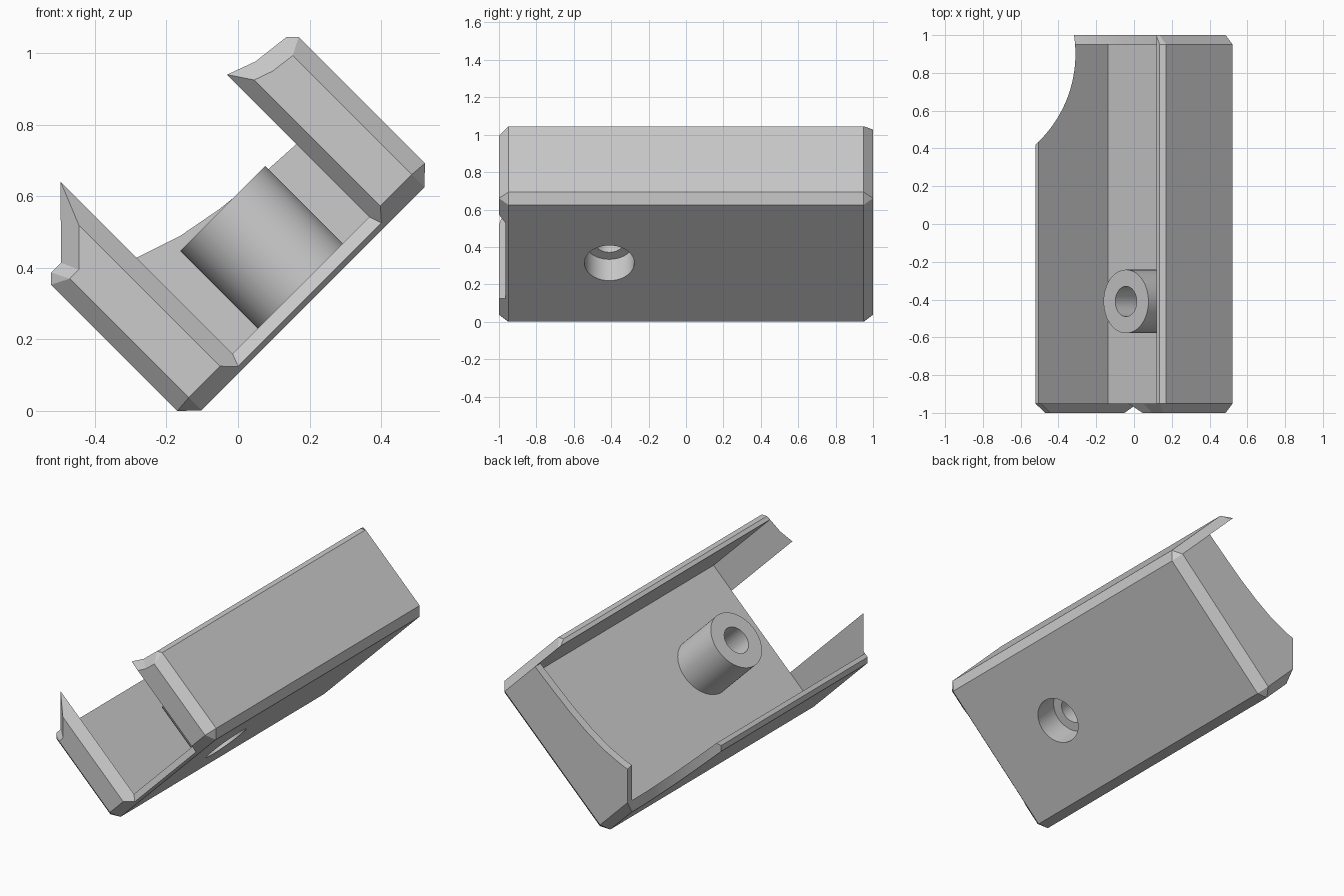
import bpy, bmesh, math
from mathutils import Vector

cube = bpy.data.objects.get("Cube")
if cube:
    bpy.data.objects.remove(cube, do_unlink=True)

R2 = math.sqrt(2)
grey = bpy.data.materials.new("plain grey")
grey.use_nodes = True
grey.diffuse_color = (0.6, 0.6, 0.6, 1)
grey.node_tree.nodes["Principled BSDF"].inputs["Base Color"].default_value = (0.6, 0.6, 0.6, 1)


def place(u, y, v):
    """Tray space (across, along, up from floor) to the tray tipped by 45 degrees."""
    return Vector(((u - v) / R2, y, (u + v) / R2))


def finish(name, bm):
    bmesh.ops.remove_doubles(bm, verts=bm.verts, dist=0.0003)
    bmesh.ops.dissolve_degenerate(bm, edges=bm.edges, dist=0.0003)
    bmesh.ops.recalc_face_normals(bm, faces=bm.faces)
    mesh = bpy.data.meshes.new(name)
    bm.to_mesh(mesh)
    bm.free()
    mesh.materials.append(grey)
    obj = bpy.data.objects.new(name, mesh)
    bpy.context.collection.objects.link(obj)
    return obj


def skin(name, rings, closed=False):
    """Join rings of points with quads; cap both ends unless closed."""
    bm = bmesh.new()
    rows = [[bm.verts.new(p) for p in ring] for ring in rings]
    n = len(rows[0])
    pairs = list(zip(rows, rows[1:] + rows[:1])) if closed else list(zip(rows, rows[1:]))
    for a, b in pairs:
        for i in range(n):
            j = (i + 1) % n
            bm.faces.new((a[i], a[j], b[j], b[i]))
    if not closed:
        bm.faces.new(rows[0])
        bm.faces.new(rows[-1])
    return finish(name, bm)


def loft(name, y0, prof0, y1, prof1):
    return skin(name, [[place(u, y, v) for u, v in prof]
                       for y, prof in ((y0, prof0), (y1, prof1))])


def circle(center, a, b, r, n=96):
    return [center + r * (math.cos(t) * a + math.sin(t) * b)
            for t in (2 * math.pi * i / n for i in range(n))]


def cut(obj, cutter):
    mod = obj.modifiers.new("cut", 'BOOLEAN')
    mod.operation, mod.object, mod.solver = 'DIFFERENCE', cutter, 'EXACT'
    graph = bpy.context.evaluated_depsgraph_get()
    mesh = bpy.data.meshes.new_from_object(obj.evaluated_get(graph))
    obj.modifiers.clear()
    obj.data = mesh


def smooth(obj):
    bpy.ops.object.select_all(action='DESELECT')
    obj.select_set(True)
    bpy.context.view_layer.objects.active = obj
    bpy.ops.object.shade_smooth_by_angle(angle=math.radians(25))


# Tray measures: outer sides, wall insides, floor and rim heights
L, R, LI, RI = -0.12, 0.859, -0.071, 0.81
BASE, FLOOR, RIM = 0.074, 0.124, 0.643
LOW, HIGH, LIP, IN = 0.12, 0.619, 0.0245, 0.594

# Channel: floor and two side walls
u_profile = [(LI, BASE), (RI, BASE), (R, LOW), (R, HIGH), (R - LIP, RIM), (RI, RIM),
             (RI, FLOOR), (LI, FLOOR), (LI, RIM), (L + LIP, RIM), (L, HIGH), (L, LOW)]
channel = loft("channel", -0.95, u_profile, 0.95, u_profile)

# Front end: two chamfered cheeks either side of a wide opening
left_cheek = loft(
    "front_cheek_low",
    -0.95, [(LI, BASE), (L, LOW), (L, HIGH), (L + LIP, RIM), (-0.057, RIM),
            (0.1025, 0.803), (0.1025, BASE)],
    -1.0, [(LI, FLOOR), (LI, FLOOR), (LI, IN), (LI, IN), (-0.035, IN),
           (0.053, 0.682), (0.053, FLOOR)])
right_cheek = loft(
    "front_cheek_high",
    -0.95, [(RI, BASE), (R, LOW), (R, HIGH), (R - LIP, RIM), (0.725, 0.656),
            (0.643, 0.686), (0.643, BASE)],
    -1.0, [(RI, FLOOR), (RI, FLOOR), (RI, IN), (RI, IN), (0.74, 0.603),
           (0.686, 0.622), (0.686, FLOOR)])

# Thin sill under the opening
skin("front_sill", [[place(u, -0.95, BASE), place(u, -0.95, FLOOR), place(u, -0.964, 0.088)]
                    for u in (0.075, 0.665)])

# Back end plate with a hollow upper edge
arc = [(0.64, 0.412), (0.5, 0.42), (0.36, 0.436), (0.233, 0.46), (0.106, 0.502)]
back_plate = loft(
    "back_plate",
    0.95, [(LI, BASE), (RI, BASE), (R, LOW), (R, 0.405), (RI, 0.405)] + arc
    + [(L, 0.61), (L, LOW)],
    1.0, [(LI, FLOOR), (RI, FLOOR), (RI, FLOOR), (RI, 0.405), (RI, 0.405)] + arc
    + [(LI, 0.585), (LI, FLOOR)])

# Chamfered back end of the high wall
loft("back_wall_end",
     0.95, [(RI, 0.405), (R, 0.405), (R, HIGH), (R - LIP, RIM), (RI, RIM)],
     1.0, [(RI, 0.405), (RI, 0.405), (RI, HIGH), (RI, RIM), (RI, RIM)])

# Round upright scoop out of the back corner
X, Y, Z = Vector((1, 0, 0)), Vector((0, 1, 0)), Vector((0, 0, 1))
scoop = skin("scoop_cutter", [circle(Vector((-0.96, 0.9, z)), X, Y, 0.65, 160)
                              for z in (-0.5, 1.5)])
# Screw hole through the floor
U, V = (X + Z) / R2, (Z - X) / R2
hole = skin("hole_cutter", [circle(place(0.37, -0.41, v), U, Y, 0.133) for v in (0, 0.2)])
cut(channel, scoop)
cut(channel, hole)
cut(back_plate, scoop)
for helper in (scoop, hole):
    bpy.data.objects.remove(helper, do_unlink=True)

# Screw boss: counterbored tube standing on the floor
tube = [(0.133, 0.08), (0.133, 0.235), (0.08, 0.235), (0.08, 0.43), (0.168, 0.43), (0.168, 0.1)]
boss = skin("screw_boss", [circle(place(0.37, -0.41, v), U, Y, r) for r, v in tube], closed=True)

for part in (channel, back_plate, boss):
    smooth(part)
